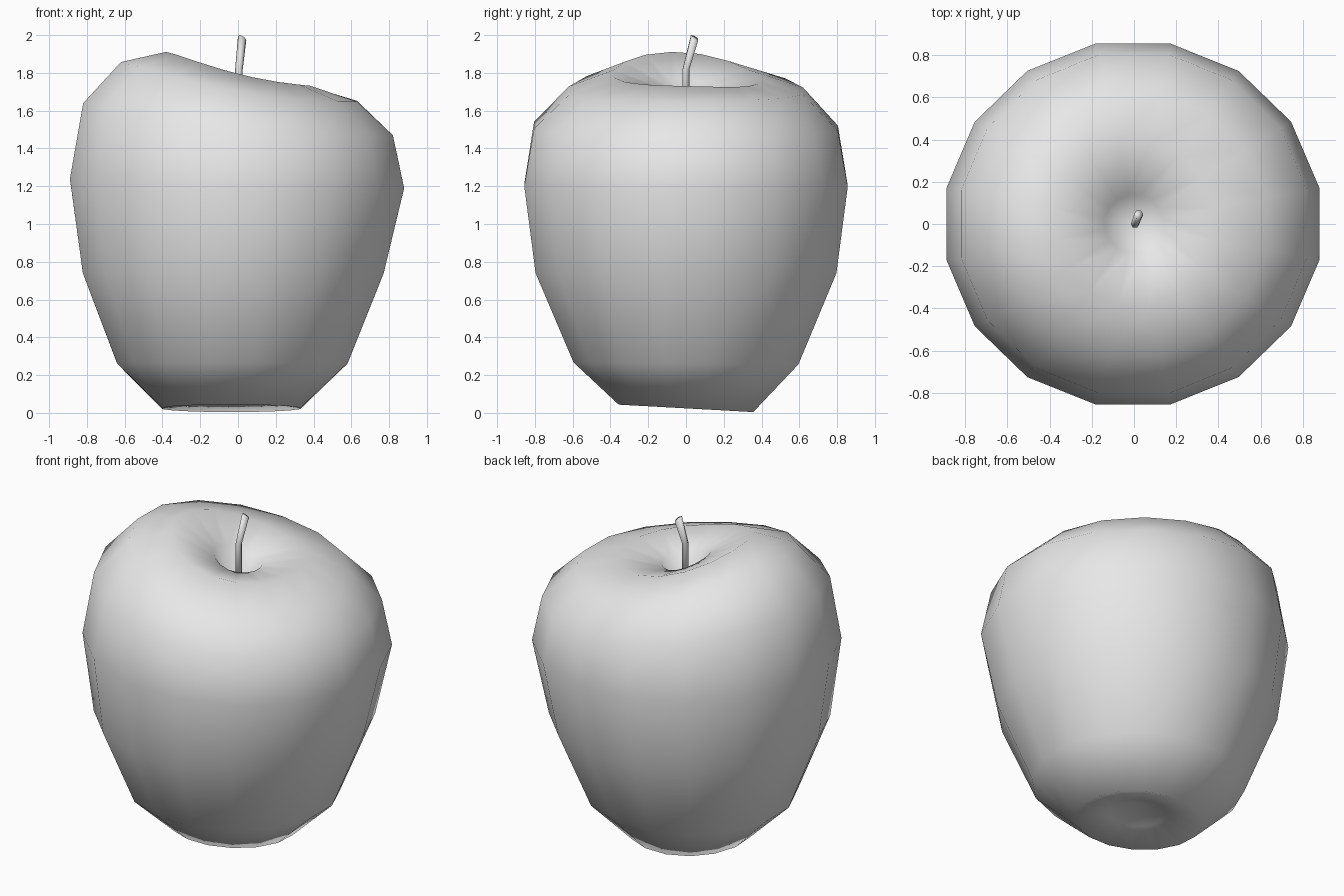
import bpy
import bmesh
from math import cos, sin, pi, radians
from mathutils import Vector

cube = bpy.data.objects.get("Cube")
if cube:
    bpy.data.objects.remove(cube, do_unlink=True)

# One plain grey for everything
grey = bpy.data.materials.new("plain grey")
grey.use_nodes = True
colour = (0.8, 0.8, 0.8, 1)
grey.diffuse_color = colour
grey.node_tree.nodes["Principled BSDF"].inputs["Base Color"].default_value = colour


def loft(name, rings, first_pole=None, last_pole=None):
    """Skin a stack of rings; close each end with a pole or a flat cap."""
    bm = bmesh.new()
    loops = [[bm.verts.new(p) for p in ring] for ring in rings]
    n = len(loops[0])
    for low, high in zip(loops, loops[1:]):
        for i in range(n):
            j = (i + 1) % n
            bm.faces.new((low[i], low[j], high[j], high[i]))
    for loop, pole in ((loops[0], first_pole), (loops[-1], last_pole)):
        if pole is None:
            bm.faces.new(loop)
            continue
        tip = bm.verts.new(pole)
        for i in range(n):
            bm.faces.new((loop[i], loop[(i + 1) % n], tip))
    bmesh.ops.recalc_face_normals(bm, faces=bm.faces)
    mesh = bpy.data.meshes.new(name)
    bm.to_mesh(mesh)
    bm.free()
    mesh.shade_smooth()
    mesh.materials.append(grey)
    obj = bpy.data.objects.new(name, mesh)
    bpy.context.collection.objects.link(obj)
    return obj


# Fruit: lathed profile, leaning upward on one side of the top
SIDES = 16
PEAK = radians(186)


def fruit_ring(rx, ry, z, shift, lift, tilt):
    ring = []
    for i in range(SIDES):
        a = (i + 0.5) * 2 * pi / SIDES
        bump = ((1 + cos(a - PEAK)) / 2) ** 2
        ring.append((shift + rx * cos(a), ry * sin(a),
                     z + lift * bump - tilt * sin(a)))
    return ring


# radius x, radius y, height, x shift, lift at the peak, tilt to the front
profile = [
    (0.17, 0.17, 0.07, -0.02, 0, 0.01),
    (0.372, 0.363, 0.024, -0.035, 0, 0.02),
    (0.622, 0.607, 0.262, -0.03, 0, 0.005),
    (0.812, 0.812, 0.74, -0.025, 0, 0),
    (0.902, 0.873, 1.19, -0.005, 0.05, 0),
    (0.836, 0.82, 1.47, 0, 0.17, 0),
    (0.637, 0.632, 1.65, 0.005, 0.21, -0.01),
    (0.388, 0.39, 1.73, 0, 0.18, 0.01),
    (0.14, 0.14, 1.69, 0, 0.08, 0.005),
]
loft("fruit", [fruit_ring(*row) for row in profile],
     (-0.02, 0, 0.13), (0, 0, 1.53))

# Stem: thin bent rod with a slanted tip
path = [(0.005, 0, 1.53), (0.005, 0, 1.82), (0.022, 0.045, 1.985)]
stem_rings = []
for centre, radius, slant in zip(path, (0.02, 0.02, 0.022), (0, 0.1, 0.6)):
    ring = []
    for i in range(6):
        a = i * pi / 3
        x, y = radius * cos(a), radius * sin(a)
        ring.append(Vector(centre) + Vector((x, y, -slant * (x + y) / 1.2)))
    stem_rings.append(ring)
loft("stem", stem_rings)
